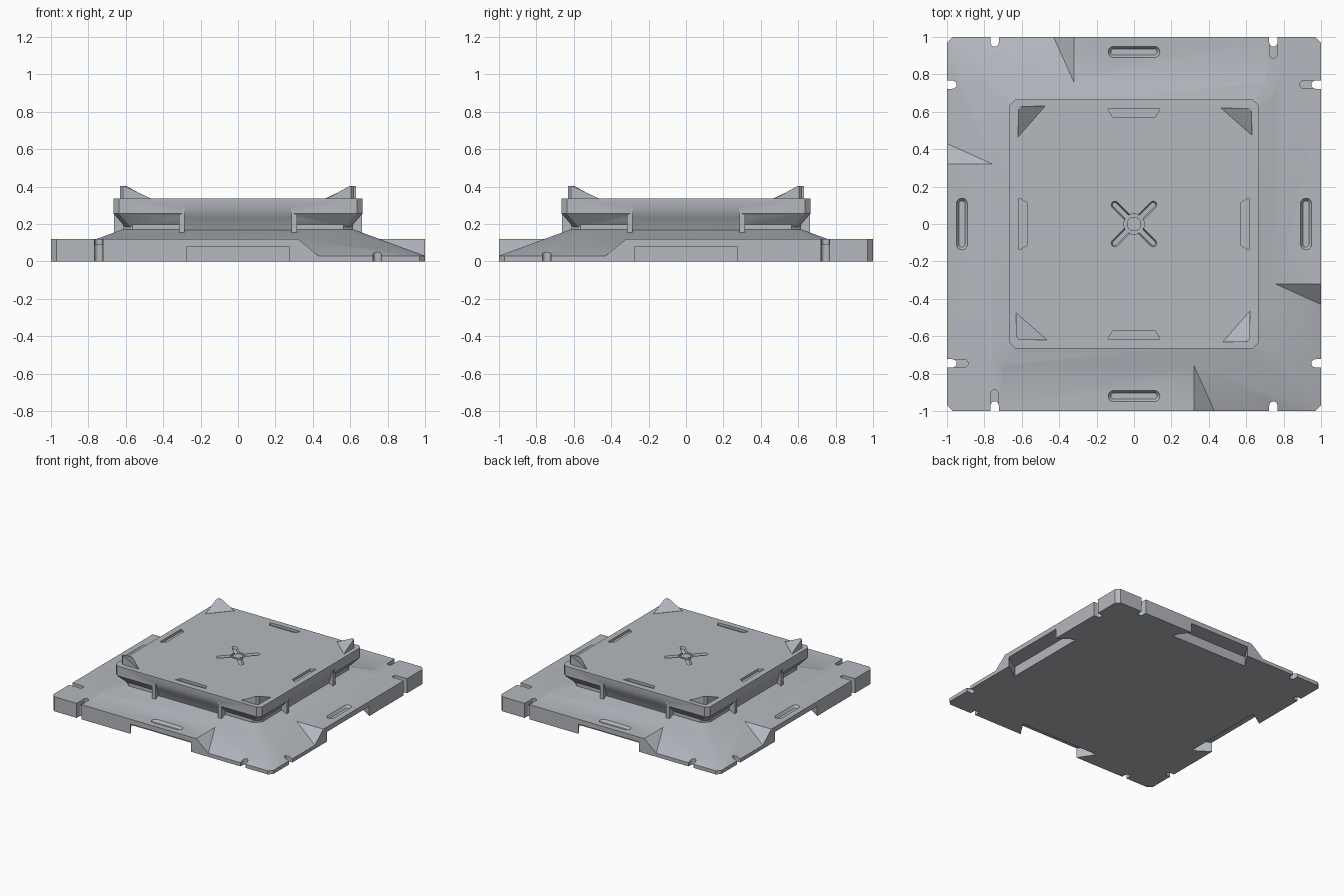
import bpy, bmesh
from math import pi, cos, sin
from mathutils import Matrix, Vector

if "Cube" in bpy.data.objects:
    bpy.data.objects.remove(bpy.data.objects["Cube"])


def hull(name, pts, rot=0):
    """Convex solid through the points, turned about z."""
    bm = bmesh.new()
    m = Matrix.Rotation(rot, 3, 'Z')
    for p in pts:
        bm.verts.new(m @ Vector(p))
    res = bmesh.ops.convex_hull(bm, input=bm.verts)
    junk = {g for g in res['geom_interior'] if isinstance(g, bmesh.types.BMVert)}
    bmesh.ops.delete(bm, geom=list(junk), context='VERTS')
    bmesh.ops.dissolve_limit(bm, angle_limit=0.01, verts=bm.verts, edges=bm.edges)
    bmesh.ops.recalc_face_normals(bm, faces=bm.faces)
    me = bpy.data.meshes.new(name)
    bm.to_mesh(me)
    bm.free()
    ob = bpy.data.objects.new(name, me)
    bpy.context.collection.objects.link(ob)
    return ob


def square(r, c, z):
    """Square outline with clipped corners."""
    return [(sx * a, sy * b, z) for sx in (-1, 1) for sy in (-1, 1)
            for a, b in ((r, r - c), (r - c, r))]


def prism(outline, z0, z1):
    return [(x, y, z) for x, y in outline for z in (z0, z1)]


def box(x0, x1, y0, y1, z0, z1):
    return prism([(x0, y0), (x1, y0), (x1, y1), (x0, y1)], z0, z1)


def pill(x0, x1, y, r, z, n=8):
    """Rounded slot outline running along x."""
    return [(cx + s * r * sin(pi * i / n), y + r * cos(pi * i / n), z)
            for cx, s in ((x0, -1), (x1, 1)) for i in range(n + 1)]


def combine(ob, tool, op):
    """Boolean, baked into the mesh; the tool is discarded."""
    mod = ob.modifiers.new(op, 'BOOLEAN')
    mod.operation, mod.object, mod.solver = op, tool, 'EXACT'
    dg = bpy.context.evaluated_depsgraph_get()
    dg.update()
    me = bpy.data.meshes.new_from_object(ob.evaluated_get(dg))
    ob.modifiers.clear()
    ob.data = me
    bpy.data.objects.remove(tool)


QUARTERS = [i * pi / 2 for i in range(4)]

# Base: sloped skirt with two raised L-shaped rims ending in ramps
base = hull('base', square(1.05, .03, -.05) + square(1.05, .03, .0116) + square(.62, .05, .17))
for half in (0, pi):
    front = [(x, y, z) for y in (-1.05, -.7)
             for x, z in ((-1.05, -.05), (.528, -.05), (.32, .12), (-1.05, .12))]
    left = [(y, x, z) for x, y, z in front]
    combine(base, hull('rim', front, half), 'UNION')
    combine(base, hull('rim', left, half), 'UNION')
combine(base, hull('trim', square(1, .03, 0) + square(1, .03, .5)), 'INTERSECT')

# Edge notches, underside dovetails and top slots of the base
for q in QUARTERS:
    for x in (-.745, .745):
        through = [(yy, -xx, z) for z in (-.1, .3) for xx, yy, _ in pill(.97, 1.2, x, .022, 0)]
        combine(base, hull('notch', through, q), 'DIFFERENCE')
    dovetail = [(-.21, -1.1), (.21, -1.1), (.36, -.87), (-.36, -.87)]
    combine(base, hull('dovetail', prism(dovetail, -.1, .08), q), 'DIFFERENCE')
    slot = pill(-.108, .108, -.92, .031, .121) + pill(-.108, .108, -.92, .016, .1)
    combine(base, hull('slot', slot, q), 'DIFFERENCE')
# Longer shallow grooves on the raised corners
for half in (0, pi):
    groove = pill(-1.1, -.907, -.745, .02, .09) + pill(-1.1, -.907, -.745, .02, .2)
    combine(base, hull('groove', groove, half), 'DIFFERENCE')
    combine(base, hull('groove', [(y, x, z) for x, y, z in groove], half), 'DIFFERENCE')

# Neck and top slab with undercut corners and sloping side panels
hull('neck', square(.615, .05, .15) + square(.615, .05, .2))
slab = hull('top_slab', square(.605, .03, .185) + square(.665, .03, .255) + square(.665, .03, .335))
for q in QUARTERS:
    wedge = [(x, -r, z) for x in (-.3, .3)
             for r, z in ((.665, .29), (.62, .15), (.75, .15), (.75, .29))]
    panel = [(x, -r, z) for x in (-.3, .3)
             for r, z in ((.665, .29), (.62, .15), (.5, .15), (.5, .29))]
    combine(slab, hull('wedge', wedge, q), 'DIFFERENCE')
    combine(slab, hull('panel', panel, q), 'UNION')
    # Trapezoid pockets near each edge of the slab
    pocket = [(-.14, -.615), (.14, -.615), (.115, -.573), (-.115, -.573)]
    combine(slab, hull('pocket', prism(pocket, .315, .4), q), 'DIFFERENCE')
# Centre cross and ring
for k in (1, 3):
    arm = pill(-.145, .145, 0, .02, .336) + pill(-.145, .145, 0, .013, .315)
    combine(slab, hull('arm', arm, k * pi / 4), 'DIFFERENCE')
combine(slab, hull('ring', pill(0, 0, 0, .055, .315, 16) + pill(0, 0, 0, .055, .4, 16)), 'DIFFERENCE')
hull('centre_stud', pill(0, 0, 0, .038, .3, 16) + pill(0, 0, 0, .038, .333, 16))

# Ribs beside the panels and corner guides on top, one set per quarter turn
for q in QUARTERS:
    for x in (-.315, .285):
        hull('rib', box(x, x + .03, -.664, -.5, .14, .291), q)
    hull('corner_guide', [(.63, .475, .33), (.63, .605, .33), (.615, .62, .33), (.465, .62, .33),
                          (.63, .475, .336), (.465, .62, .336), (.605, .62, .402),
                          (.615, .62, .402), (.63, .605, .402), (.63, .595, .402)], q)

# Slate grey paint and soft shading across shallow edges
grey = bpy.data.materials.new('slate_grey')
grey.diffuse_color = (.46, .48, .52, 1)
grey.use_nodes = True
grey.node_tree.nodes["Principled BSDF"].inputs["Base Color"].default_value = grey.diffuse_color
for ob in bpy.context.collection.objects:
    ob.data.materials.clear()
    ob.data.materials.append(grey)
    ob.data.shade_smooth()
    ob.data.set_sharp_from_angle(angle=pi / 6)
